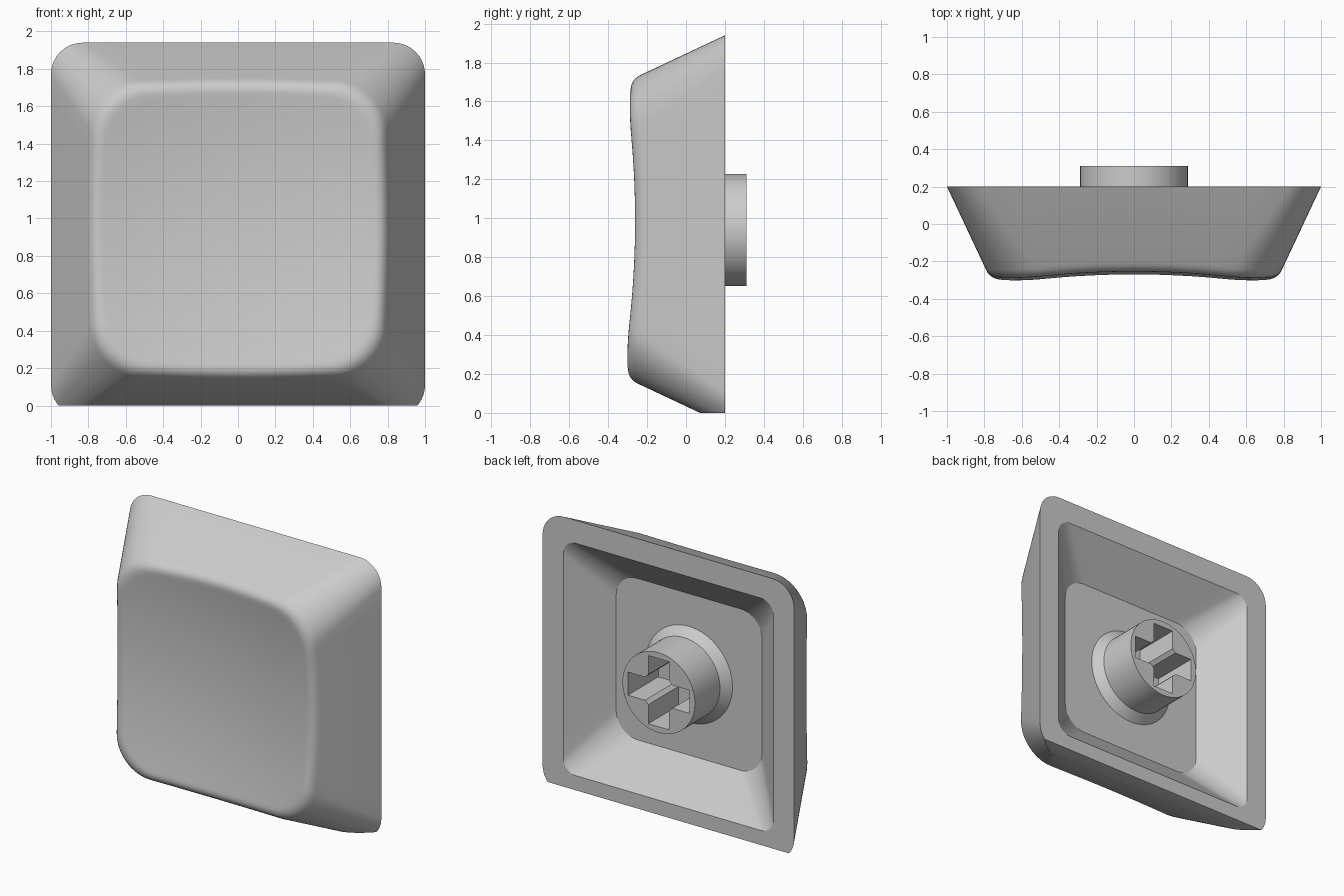
import bpy
import bmesh
from math import cos, sin, pi
from mathutils import Vector

MID_Z = 0.94      # height of the cap's centre line
BACK_Y = 0.2      # open back rim
FLOOR_Y = -0.035  # bottom of the hollow
STEM_Y = 0.31     # tip of the stem
CORNER, SIDE = 10, 12

if "Cube" in bpy.data.objects:
    bpy.data.objects.remove(bpy.data.objects["Cube"])

grey = bpy.data.materials.new("light_grey_plastic")
grey.use_nodes = True
colour = (0.6, 0.6, 0.6, 1)
grey.diffuse_color = colour
grey.node_tree.nodes["Principled BSDF"].inputs["Base Color"].default_value = colour


def make_object(name, bm):
    bmesh.ops.recalc_face_normals(bm, faces=bm.faces)
    mesh = bpy.data.meshes.new(name)
    bm.to_mesh(mesh)
    bm.free()
    mesh.materials.append(grey)
    obj = bpy.data.objects.new(name, mesh)
    bpy.context.collection.objects.link(obj)
    return obj


def smooth(obj):
    bpy.ops.object.select_all(action='DESELECT')
    obj.select_set(True)
    bpy.context.view_layer.objects.active = obj
    bpy.ops.object.shade_smooth_by_angle(angle=pi / 6)


def rounded_square(half, radius):
    """Outline as (x, z) pairs about the centre, four corners and four sides."""
    points = []
    c = half - radius
    for q in range(4):
        turn = q * pi / 2
        quarter = [(c + radius * cos(a), c + radius * sin(a))
                   for a in (i / CORNER * pi / 2 for i in range(CORNER + 1))]
        quarter += [(c - 2 * c * i / SIDE, half) for i in range(1, SIDE)]
        points += [(x * cos(turn) - z * sin(turn), x * sin(turn) + z * cos(turn))
                   for x, z in quarter]
    return points


COUNT = len(rounded_square(1, 0.1))


def flat_ring(half, radius, y):
    return [Vector((x, y, z)) for x, z in rounded_square(half, radius)]


def dish_y(x, z):
    """Shallow, slightly tilted bowl of the front face."""
    return -0.2 - 0.115 * (x * x + z * z) + 0.011 * z


def wall_point(i, y):
    """Point on the sloping outer wall."""
    depth = BACK_Y - y
    x, z = rounded_square(1 - 0.47 * depth, 0.17 + 0.21 * depth)[i]
    return Vector((x, y, z))


def rim_point(i):
    """Where the wall meets the bowl."""
    p = wall_point(i, -0.3)
    for _ in range(5):
        p = wall_point(i, dish_y(p.x, p.z))
    return p


def on_dish(p, scale):
    return Vector((p.x * scale, dish_y(p.x * scale, p.z * scale), p.z * scale))


# Cap shell: one loft from the front bowl, round the rim, into the hollow
rim = [rim_point(i) for i in range(COUNT)]
rings = [[on_dish(p, k / 10) for p in rim] for k in range(1, 10)]
for step in range(7):
    t = step / 6
    ring = []
    for i, p in enumerate(rim):
        a, b = on_dish(p, 0.93), wall_point(i, p.y + 0.055)
        ring.append(a * (1 - t) ** 2 + p * 2 * t * (1 - t) + b * t * t)
    rings.append(ring)
rings += [flat_ring(1, 0.17, BACK_Y),
          flat_ring(0.835, 0.1, BACK_Y),
          flat_ring(0.58, 0.17, FLOOR_Y)]

bm = bmesh.new()
lift = Vector((0, 0, MID_Z))
verts = [[bm.verts.new(p + lift) for p in ring] for ring in rings]
for r, s in zip(verts, verts[1:]):
    for i in range(COUNT):
        j = (i + 1) % COUNT
        bm.faces.new((r[i], r[j], s[j], s[i]))
bm.faces.new(verts[-1])
hub = bm.verts.new((0, dish_y(0, 0), MID_Z))
for i in range(COUNT):
    bm.faces.new((hub, verts[0][i], verts[0][(i + 1) % COUNT]))

# Level foot: trim the lower edge on the ground and close it
cut = bmesh.ops.bisect_plane(bm, geom=bm.verts[:] + bm.edges[:] + bm.faces[:],
                             dist=1e-5, plane_co=(0, 0, 0), plane_no=(0, 0, 1),
                             clear_inner=True)
open_edges = [e for e in cut["geom_cut"]
              if isinstance(e, bmesh.types.BMEdge) and e.is_boundary]
bmesh.ops.holes_fill(bm, edges=open_edges, sides=0)
smooth(make_object("cap_shell", bm))

# Stem: turned post with a flared foot
bm = bmesh.new()
SIDES = 64
post = []
for radius, y in ((0.345, FLOOR_Y - 0.01), (0.345, FLOOR_Y), (0.288, 0.025), (0.288, STEM_Y)):
    post.append([bm.verts.new((radius * cos(2 * pi * i / SIDES), y,
                               MID_Z + radius * sin(2 * pi * i / SIDES)))
                 for i in range(SIDES)])
for r, s in zip(post, post[1:]):
    for i in range(SIDES):
        j = (i + 1) % SIDES
        bm.faces.new((r[i], r[j], s[j], s[i]))
bm.faces.new(post[0])
bm.faces.new(post[-1])
stem = make_object("stem", bm)

# Cross-shaped socket cut into the stem
bm = bmesh.new()
w, reach, ease = 0.083, 0.245, 0.025
cross = []
for q in range(4):
    ca, sa = round(cos(q * pi / 2)), round(sin(q * pi / 2))
    for x, z in ((reach, w), (w + ease, w), (w, w + ease), (w, reach)):
        cross.append(bm.verts.new((x * ca - z * sa, FLOOR_Y, MID_Z + x * sa + z * ca)))
face = bm.faces.new(cross)
grown = bmesh.ops.extrude_face_region(bm, geom=[face], use_keep_orig=True)
bmesh.ops.translate(bm, vec=(0, 0.5, 0),
                    verts=[v for v in grown["geom"] if isinstance(v, bmesh.types.BMVert)])
cutter = make_object("socket_cutter", bm)
cutter.hide_render = True

socket = stem.modifiers.new("socket", 'BOOLEAN')
socket.operation = 'DIFFERENCE'
socket.solver = 'EXACT'
socket.object = cutter
bpy.ops.object.select_all(action='DESELECT')
stem.select_set(True)
bpy.context.view_layer.objects.active = stem
bpy.ops.object.modifier_apply(modifier=socket.name)
bpy.data.objects.remove(cutter)
smooth(stem)
